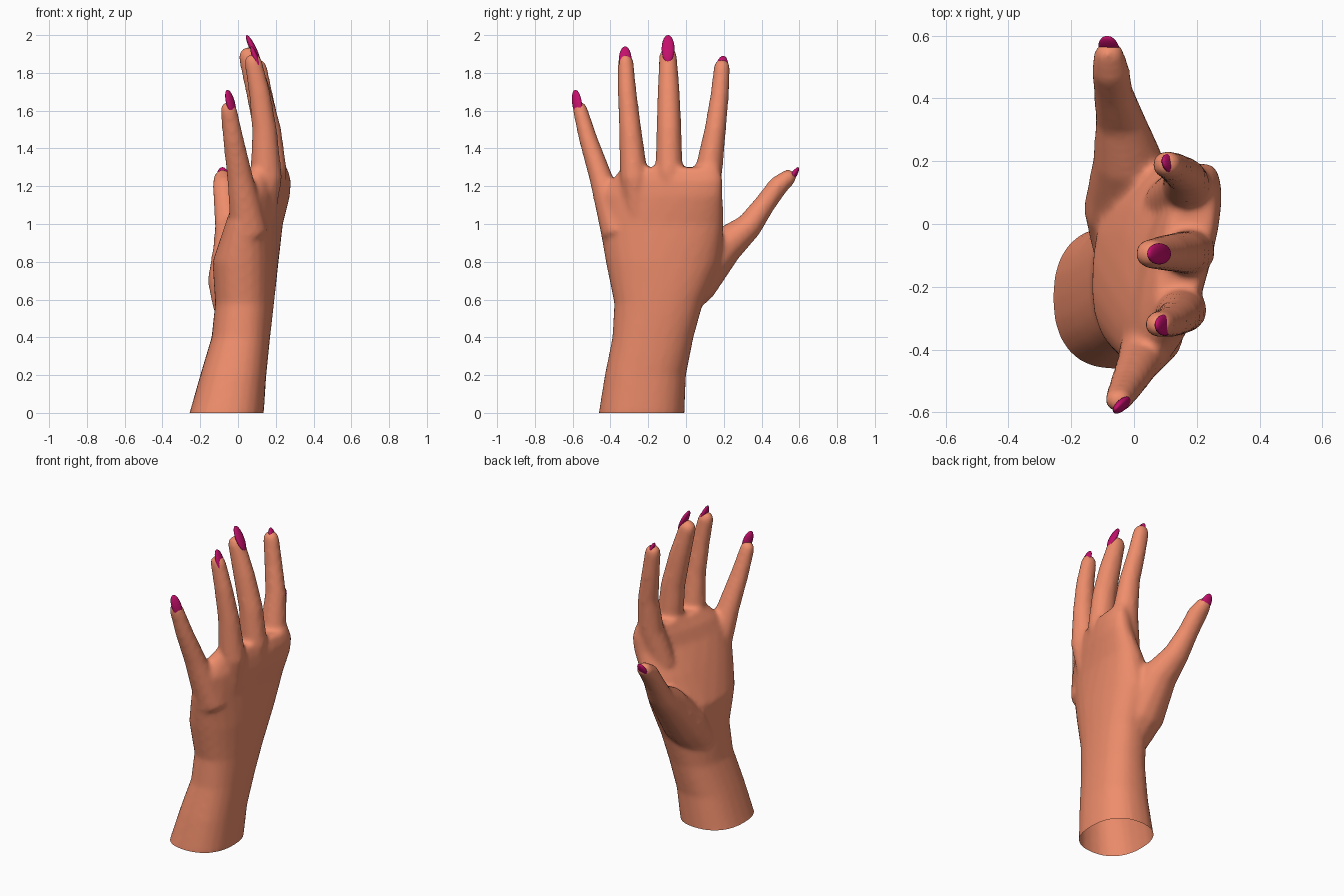
import bpy, bmesh
from math import sin, cos, pi, copysign
from mathutils import Vector, Matrix

if "Cube" in bpy.data.objects:
    bpy.data.objects.remove(bpy.data.objects["Cube"])


def material(name, rgb):
    m = bpy.data.materials.new(name)
    m.diffuse_color = (*rgb, 1)
    m.use_nodes = True
    m.node_tree.nodes["Principled BSDF"].inputs["Base Color"].default_value = m.diffuse_color
    return m


skin = material("skin", (0.87, 0.27, 0.15))
polish = material("nail_polish", (0.55, 0.005, 0.15))


def skin_rings(bm, rings):
    loops = [[bm.verts.new(p) for p in r] for r in rings]
    n = len(loops[0])
    for a, b in zip(loops, loops[1:]):
        for i in range(n):
            bm.faces.new((a[i], a[(i + 1) % n], b[(i + 1) % n], b[i]))
    bm.faces.new(loops[0][::-1])
    bm.faces.new(loops[-1])


def section(z, cx, cy, hx, hy, shear):
    # rounded box section, slanted so the little finger side drops towards the palm
    pts = []
    for i in range(24):
        c, s = cos(2 * pi * i / 24), sin(2 * pi * i / 24)
        x, y = (copysign(abs(v) ** 0.85, v) for v in (c, s))
        pts.append(Vector((cx + hx * x + shear * hy * y, cy + hy * y, z)))
    return pts


def digit(bm, path, wide):
    # tapering tube through (x, y, z, radius) with a rounded tip
    pts = [(Vector(p[:3]), p[3]) for p in path]
    d = (pts[-1][0] - pts[-2][0]).normalized()
    end, r = pts[-1]
    pts += [(end + d * r * sin(a), r * cos(a)) for a in (0.5, 0.95, 1.35)]
    rings = []
    for i, (p, r) in enumerate(pts):
        t = (pts[min(i + 1, len(pts) - 1)][0] - pts[max(i - 1, 0)][0]).normalized()
        u = Vector(wide)
        u = (u - t * u.dot(t)).normalized()
        v = t.cross(u)
        rings.append([p + r * (1.12 * cos(k * pi / 6) * u + sin(k * pi / 6) * v) for k in range(12)])
    skin_rings(bm, rings)


# Forearm and palm: z, centre x, centre y, half x, half y, slant
bm = bmesh.new()
skin_rings(bm, [section(*s) for s in (
    (-0.10, -0.09, -0.24, 0.20, 0.23, 0.0),
    (0.00, -0.06, -0.235, 0.197, 0.227, 0.0),
    (0.20, -0.025, -0.215, 0.175, 0.215, 0.0),
    (0.40, 0.015, -0.175, 0.155, 0.215, 0.02),
    (0.58, 0.035, -0.145, 0.155, 0.235, 0.05),
    (0.80, 0.04, -0.12, 0.172, 0.305, 0.08),
    (1.00, 0.085, -0.13, 0.137, 0.33, 0.17),
    (1.15, 0.13, -0.13, 0.112, 0.325, 0.25),
    (1.23, 0.15, -0.10, 0.10, 0.295, 0.25),
    (1.30, 0.165, -0.08, 0.075, 0.26, 0.2))])

# Fingers: index, middle, ring, little
for path in (
    [(0.12, 0.07, 1.05, 0.08), (0.17, 0.12, 1.28, 0.074), (0.163, 0.155, 1.5, 0.058),
     (0.13, 0.178, 1.68, 0.05), (0.105, 0.19, 1.83, 0.044)],
    [(0.14, -0.08, 1.05, 0.08), (0.178, -0.09, 1.28, 0.074), (0.155, -0.09, 1.5, 0.067),
     (0.108, -0.092, 1.7, 0.06), (0.055, -0.095, 1.89, 0.048)],
    [(0.11, -0.25, 1.05, 0.08), (0.15, -0.275, 1.25, 0.076), (0.14, -0.295, 1.5, 0.06),
     (0.113, -0.312, 1.7, 0.051), (0.08, -0.32, 1.86, 0.043)],
    [(0.06, -0.36, 0.95, 0.09), (0.01, -0.452, 1.25, 0.062), (-0.025, -0.518, 1.45, 0.05),
     (-0.05, -0.562, 1.61, 0.04)],
):
    digit(bm, path, (1, 0, 0))

# Thumb
digit(bm, [(-0.01, -0.08, 0.56, 0.11), (-0.02, 0.05, 0.70, 0.127), (-0.02, 0.21, 0.89, 0.10),
           (-0.045, 0.335, 0.99, 0.071), (-0.065, 0.42, 1.11, 0.057),
           (-0.075, 0.49, 1.205, 0.055), (-0.08, 0.54, 1.245, 0.045)], (1, 0, 0))
bmesh.ops.recalc_face_normals(bm, faces=bm.faces)
mesh = bpy.data.meshes.new("hand")
bm.to_mesh(mesh)
bm.free()
hand = bpy.data.objects.new("hand", mesh)
bpy.context.collection.objects.link(hand)

# Fuse the overlapping parts into one skin and soften the joins
rm = hand.modifiers.new("fuse", 'REMESH')
rm.mode = 'VOXEL'
rm.voxel_size = 0.014
sm = hand.modifiers.new("soften", 'SMOOTH')
sm.factor = 0.5
sm.iterations = 9
fused = bpy.data.meshes.new_from_object(hand.evaluated_get(bpy.context.evaluated_depsgraph_get()))
hand.modifiers.clear()

# Cut the forearm open at the ground
bm = bmesh.new()
bm.from_mesh(fused)
bmesh.ops.bisect_plane(bm, geom=bm.verts[:] + bm.edges[:] + bm.faces[:],
                       plane_co=(0, 0, 0), plane_no=(0, 0, -1), clear_outer=True)
for f in bm.faces:
    f.smooth = True
bm.to_mesh(fused)
bm.free()
hand.data = fused
fused.materials.clear()
fused.materials.append(skin)


def nail(name, root, tip, normal, half_width):
    a, b = Vector(root), Vector(tip)
    length = (b - a).normalized()
    n = Vector(normal)
    n = (n - length * n.dot(length)).normalized()
    side = length.cross(n)
    bm = bmesh.new()
    bmesh.ops.create_uvsphere(bm, u_segments=20, v_segments=12, radius=1)
    m = Matrix((side * half_width, n * 0.017, length * (b - a).length / 2)).transposed().to_4x4()
    bm.transform(Matrix.Translation((a + b) / 2) @ m)
    bmesh.ops.recalc_face_normals(bm, faces=bm.faces)
    for f in bm.faces:
        f.smooth = True
    me = bpy.data.meshes.new(name)
    bm.to_mesh(me)
    bm.free()
    me.materials.append(polish)
    bpy.context.collection.objects.link(bpy.data.objects.new(name, me))


# Nails
nail("index_nail", (0.15, 0.177, 1.75), (0.092, 0.2, 1.89), (1, 0.1, 0), 0.034)
nail("middle_nail", (0.115, -0.095, 1.855), (0.045, -0.095, 2.0), (1, 0, 0), 0.034)
nail("ring_nail", (0.125, -0.322, 1.79), (0.07, -0.322, 1.94), (1, 0, 0), 0.034)
nail("little_nail", (-0.02, -0.566, 1.57), (-0.058, -0.588, 1.71), (0.75, -0.65, 0.2), 0.03)
nail("thumb_nail", (-0.075, 0.52, 1.185), (-0.085, 0.597, 1.30), (0.15, 0.8, -0.6), 0.034)
